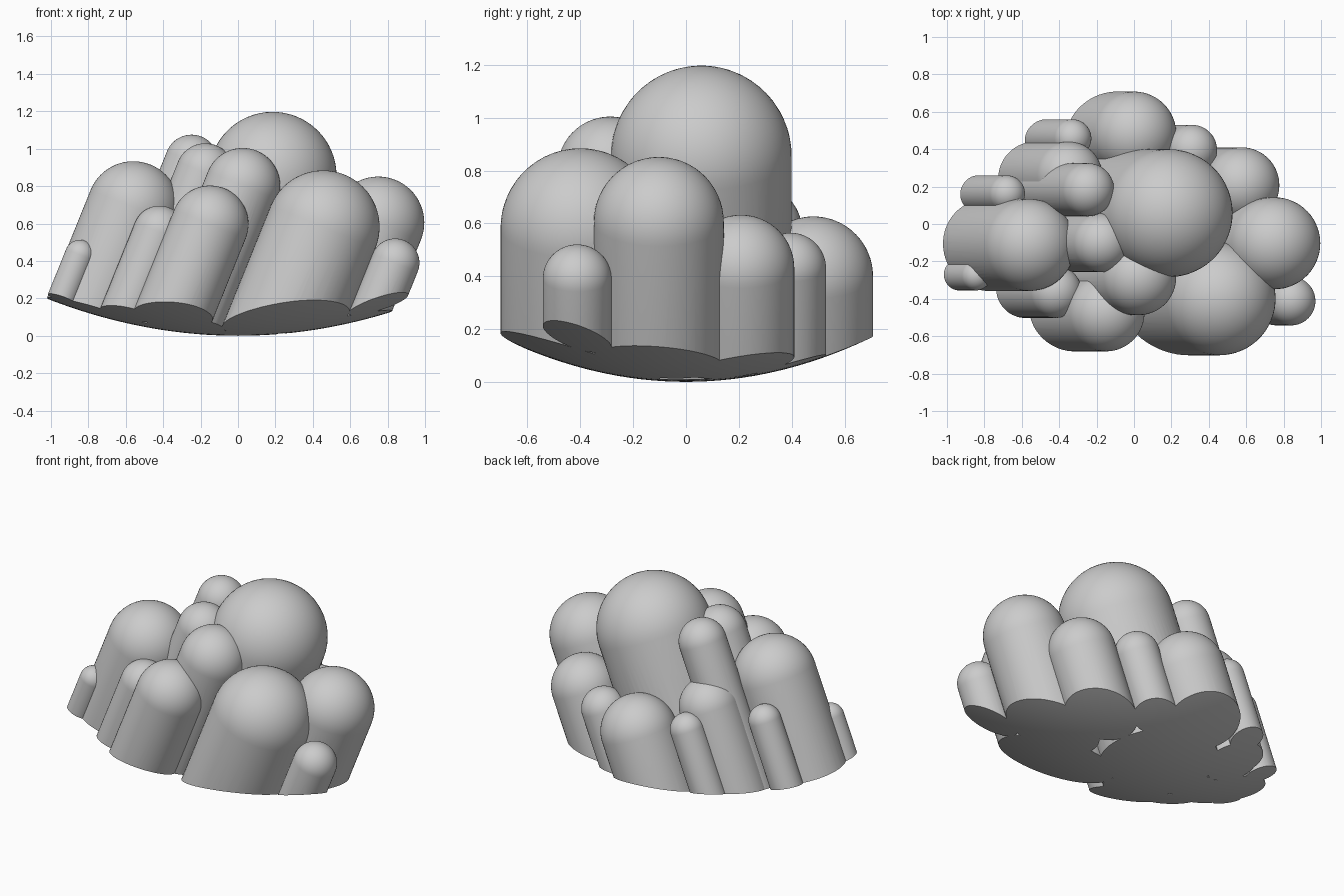
import bpy, bmesh, math
from mathutils import Matrix

if "Cube" in bpy.data.objects:
    bpy.data.objects.remove(bpy.data.objects["Cube"])

TILT = math.radians(22)
CURVE_X, CURVE_Y = 0.19, 0.34          # curvature of the bowl-shaped underside

# dome centre x, y, z and radius of every leaning pillar
PILLARS = [
    (0.185, 0.058, 0.855, 0.342), (0.455, -0.40, 0.582, 0.302),
    (0.75, -0.103, 0.605, 0.246), (0.84, -0.412, 0.39, 0.13),
    (0.575, 0.208, 0.43, 0.202), (0.31, 0.396, 0.43, 0.134),
    (0.0, 0.482, 0.40, 0.226), (-0.33, 0.458, 0.49, 0.102),
    (-0.35, 0.26, 0.57, 0.18), (-0.248, 0.183, 0.933, 0.142),
    (0.025, -0.287, 0.804, 0.2), (-0.175, -0.10, 0.872, 0.157),
    (-0.56, -0.112, 0.687, 0.246), (-0.68, 0.163, 0.53, 0.097),
    (-0.845, -0.275, 0.433, 0.08), (-0.42, -0.362, 0.555, 0.14),
    (-0.15, -0.475, 0.597, 0.206),
]


def to_object(bm, name):
    bmesh.ops.recalc_face_normals(bm, faces=bm.faces)
    me = bpy.data.meshes.new(name)
    bm.to_mesh(me)
    bm.free()
    ob = bpy.data.objects.new(name, me)
    bpy.context.collection.objects.link(ob)
    return ob


def pillar(i, x, y, z, r):
    """Hemisphere with a long shaft, leaning towards +x."""
    bm = bmesh.new()
    bmesh.ops.create_uvsphere(bm, u_segments=64, v_segments=32, radius=r)
    bmesh.ops.delete(bm, geom=[v for v in bm.verts if v.co.z < -1e-4], context='VERTS')
    rim = [e for e in bm.edges if e.is_boundary]
    ext = bmesh.ops.extrude_edge_only(bm, edges=rim)["geom"]
    for v in ext:
        if isinstance(v, bmesh.types.BMVert):
            v.co.z -= 1.5
    bmesh.ops.holes_fill(bm, edges=[e for e in bm.edges if e.is_boundary], sides=0)
    bm.transform(Matrix.Translation((x, y, z)) @ Matrix.Rotation(TILT, 4, 'Y'))
    return to_object(bm, f"pillar_{i}")


def combine(ob, other, operation):
    mod = ob.modifiers.new(operation.lower(), 'BOOLEAN')
    mod.operation, mod.object, mod.solver = operation, other, 'MANIFOLD'
    bpy.ops.object.modifier_apply(modifier=mod.name)
    bpy.data.objects.remove(other)


# bowl-bottomed block that trims the pillars
bm = bmesh.new()
bmesh.ops.create_grid(bm, x_segments=70, y_segments=70, size=1.5)
for v in bm.verts:
    v.co.z = CURVE_X * v.co.x ** 2 + CURVE_Y * v.co.y ** 2
ext = bmesh.ops.extrude_face_region(bm, geom=bm.faces[:], use_keep_orig=True)["geom"]
for v in ext:
    if isinstance(v, bmesh.types.BMVert):
        v.co.z = v.co.z + 2.0
bmesh.ops.triangulate(bm, faces=bm.faces)
bowl = to_object(bm, "bowl_trim")
bowl.hide_render = True

# merge the pillars and trim the underside
parts = [pillar(i, *p) for i, p in enumerate(PILLARS)]
cluster = parts[0]
cluster.name = "pillar_cluster"
bpy.context.view_layer.objects.active = cluster
cluster.select_set(True)
for p in parts[1:]:
    combine(cluster, p, 'UNION')
combine(cluster, bowl, 'INTERSECT')
bpy.ops.object.shade_smooth_by_angle(angle=math.radians(20))
